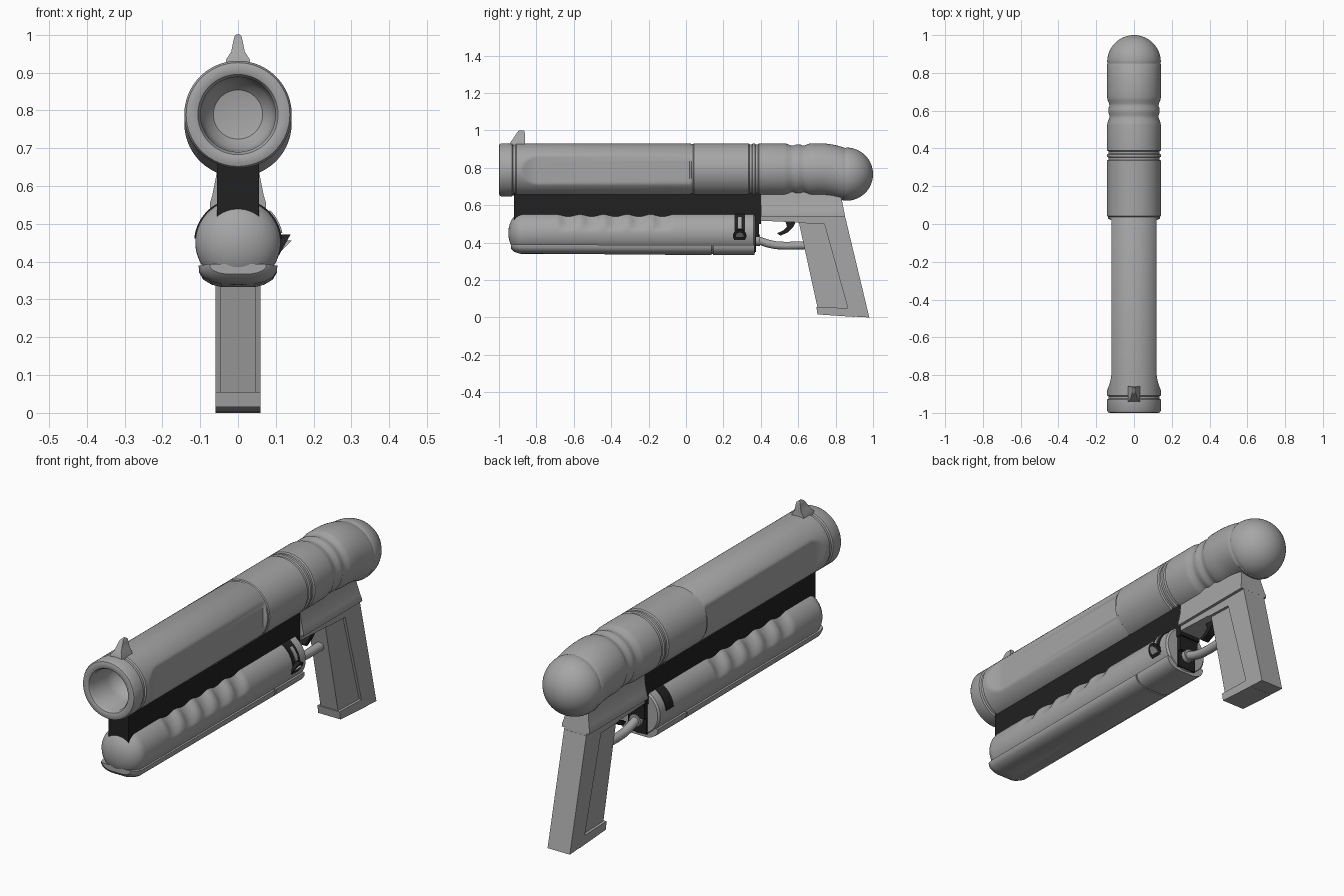
import bpy, bmesh, math
from mathutils import Vector

if "Cube" in bpy.data.objects:
    bpy.data.objects.remove(bpy.data.objects["Cube"], do_unlink=True)


def material(name, value):
    m = bpy.data.materials.new(name)
    m.use_nodes = True
    m.diffuse_color = (value, value, value, 1)
    m.node_tree.nodes["Principled BSDF"].inputs["Base Color"].default_value = (value, value, value, 1)
    return m


GREY = material("gunmetal grey", 0.38)
BLACK = material("matte black", 0.015)


def loft(name, sections, mat, smooth=True):
    """Skin a stack of equal-length closed loops and cap both ends."""
    bm = bmesh.new()
    loops = [[bm.verts.new(p) for p in s] for s in sections]
    n = len(loops[0])
    for a, b in zip(loops, loops[1:]):
        for i in range(n):
            j = (i + 1) % n
            bm.faces.new((a[i], a[j], b[j], b[i]))
    bm.faces.new(loops[0][::-1])
    bm.faces.new(loops[-1])
    bmesh.ops.recalc_face_normals(bm, faces=bm.faces)
    mesh = bpy.data.meshes.new(name)
    bm.to_mesh(mesh)
    bm.free()
    mesh.materials.append(mat)
    ob = bpy.data.objects.new(name, mesh)
    bpy.context.collection.objects.link(ob)
    if smooth:
        bpy.ops.object.select_all(action='DESELECT')
        ob.select_set(True)
        bpy.context.view_layer.objects.active = ob
        bpy.ops.object.shade_smooth_by_angle(angle=math.radians(35))
    return ob


def prism(name, profile, half, mat, x=0):
    """Side profile of (y, z) points given a thickness across x."""
    return loft(name, [[(x + s * half, y, z) for y, z in profile] for s in (-1, 1)], mat, False)


def box(name, y0, y1, z0, z1, half, mat, x=0):
    return prism(name, [(y0, z0), (y1, z0), (y1, z1), (y0, z1)], half, mat, x)


def mirrored(half_section):
    return half_section + [(-x, z) for x, z in reversed(half_section)]


def ring(y, zc, r, wide=1.0, n=96, dent=None):
    pts = []
    for i in range(n):
        a = math.tau * i / n
        q = r - (dent(y, a) if dent else 0)
        pts.append((max(-wide, min(wide, q * math.cos(a))), y, zc + q * math.sin(a)))
    return pts


# Barrel: bore, rounded lip, flattened sides, grooves, drooping domed rear
R, ZB = 0.142, 0.789
sec = [ring(y, ZB, r) for y, r in (
    (-0.80, 0.04), (-0.805, 0.065), (-0.83, 0.088), (-0.87, 0.098), (-0.985, 0.099), (-0.997, 0.106),
    (-1.0, 0.114), (-1.0, 0.128), (-0.997, 0.137), (-0.988, R), (-0.93, R), (-0.925, 0.136),
    (-0.912, 0.136), (-0.907, R), (-0.885, R))]
for i in range(9):
    t = i / 8
    sec.append(ring(-0.88 + 0.09 * t, ZB, R, R - 0.022 * math.sin(t * math.pi / 2)))
sec.append(ring(0.02, ZB, R, 0.12))
sec += [ring(y, ZB, r) for y, r in (
    (0.03, 0.138), (0.038, 0.138), (0.042, R), (0.335, R), (0.34, 0.136), (0.352, 0.136), (0.356, R),
    (0.368, R), (0.372, 0.136), (0.385, 0.136), (0.39, R), (0.525, R), (0.54, 0.139), (0.56, 0.131),
    (0.575, 0.130), (0.59, 0.136), (0.61, 0.136), (0.625, 0.130), (0.64, 0.132), (0.655, 0.139),
    (0.67, R), (0.71, R))]
for i in range(1, 9):
    t = i / 8
    sec.append(ring(0.71 + 0.135 * t, ZB - 0.023 * t * t, R))
sec.append(ring(0.85, 0.766, R - 0.002))
for i in range(16):
    a = math.radians(88) * i / 15
    sec.append(ring(0.858 + R * math.sin(a), 0.766, R * math.cos(a)))
loft("barrel", sec, GREY)

# Front sight blade
loft("front_sight", [
    [(sx * w, y, z) for sx, y in ((-1, y0), (1, y0), (1, y1), (-1, y1))]
    for z, w, y0, y1 in ((0.90, 0.036, -0.945, -0.855), (0.935, 0.031, -0.94, -0.86),
                         (0.955, 0.018, -0.925, -0.86), (0.985, 0.012, -0.905, -0.862),
                         (0.996, 0.009, -0.897, -0.864), (1.0, 0.005, -0.89, -0.868))], GREY)

# Rail between barrel and fore-end
box("rail", -0.92, 0.40, 0.50, 0.68, 0.055, BLACK)
box("rail_tail", 0.38, 0.46, 0.635, 0.67, 0.045, BLACK)


# Fore-end tube with five finger dents along both upper sides
def finger_dent(y, a):
    d = min(abs(y - (-0.63 + 0.126 * k)) for k in range(5))
    along = max(0, 1 - (d / 0.05) ** 2)
    around = max(0, 1 - ((abs(a - math.pi / 2) - math.radians(52)) / math.radians(32)) ** 2)
    return 0.015 * along * around


RT, ZT = 0.113, 0.451
sec = []
for i in range(12):
    a = math.radians(3 + 87 * i / 11)
    sec.append(ring(-0.87 - 0.08 * math.cos(a), ZT, RT * math.sin(a)))
sec += [ring(-0.70 + 0.0125 * i, ZT, RT, dent=finger_dent) for i in range(53)]
sec += [ring(y, ZT, r) for y, r in ((0.36, RT), (0.368, 0.105))]
loft("fore_end", sec, GREY)

# Faceted cover under the fore-end, in two lengths
COVER = mirrored([(0.104, 0.388), (0.103, 0.372), (0.092, 0.354), (0.07, 0.341), (0.045, 0.335)])


def cover(name, stations):
    loft(name, [[(x * w, y, 0.40 + (z - 0.40) * h) for x, z in COVER]
                for y, w, h in stations], GREY)


cover("cover_front", ((-0.935, 0.72, 0.5), (-0.92, 0.9, 0.75), (-0.89, 1, 0.9), (0.137, 1, 1.03)))
cover("cover_rear", ((0.144, 1, 1.03), (0.365, 1, 1.03)))

# Black plate over the rear end of the fore-end
box("end_plate", 0.36, 0.39, 0.43, 0.66, 0.05, BLACK)
box("end_plate_lower", 0.36, 0.374, 0.35, 0.44, 0.05, BLACK)


# Curved black strips hugging the tube, and the latch pivot
def strip(name, y0, y1, a0, a1, lift, mat):
    rows = []
    for i in range(13):
        a = math.radians(a0 + (a1 - a0) * i / 12)
        rows.append([((RT + d) * math.cos(a), y, ZT + (RT + d) * math.sin(a))
                     for y, d in ((y0, -0.01), (y1, -0.01), (y1, lift), (y0, lift))])
    loft(name, rows, mat)


for side, a0, a1 in (("left", 5, 62), ("right", 118, 175)):
    strip("latch_slot_" + side, 0.258, 0.316, a0, a1, 0.003, BLACK)
strip("latch_lever", 0.277, 0.297, 12, 45, 0.007, GREY)


def disc(name, r, x0, x1, mat):
    loft(name, [[(x + 0.02 * math.sin(a), 0.287 + r * math.cos(a), 0.436 + r * math.sin(a))
                 for a in (math.tau * i / 32 for i in range(32))] for x in (x0, x1)], mat)


disc("latch_pivot", 0.036, 0.09, 0.119, BLACK)
disc("latch_button", 0.02, 0.10, 0.122, GREY)

# Receiver: flared block with a lower band
UPPER = mirrored([(0.053, 0.67), (0.058, 0.625), (0.068, 0.575), (0.074, 0.555), (0.074, 0.54)])
loft("receiver", [[(x, y + (0.67 - z) * lean, z) for x, z in UPPER]
                  for y, lean in ((0.40, 0), (0.825, 0.2))], GREY)
prism("receiver_band", [(0.40, 0.517), (0.60, 0.508), (0.855, 0.51), (0.85, 0.545), (0.40, 0.545)],
      0.06, GREY)

# Grip: wide spine and base around a narrower core
prism("grip_core", [(0.602, 0.515), (0.80, 0.515), (0.90, 0.03), (0.708, 0.03)], 0.047, GREY)
prism("grip_spine", [(0.735, 0.515), (0.853, 0.53), (0.98, 0.0), (0.87, 0.006), (0.865, 0.05)],
      0.06, GREY)
prism("grip_base", [(0.697, 0.055), (0.868, 0.05), (0.90, 0.003), (0.703, 0.016)], 0.06, GREY)
prism("grip_top", [(0.598, 0.52), (0.60, 0.505), (0.742, 0.50), (0.76, 0.52)], 0.06, GREY)

# Trigger
prism("trigger", [(0.53, 0.52), (0.59, 0.52), (0.575, 0.485), (0.545, 0.455), (0.505, 0.437),
                  (0.487, 0.45), (0.52, 0.465), (0.54, 0.485)], 0.018, BLACK)

# Trigger guard: bent round bar
path = [Vector((0, y, z)) for y, z in ((0.35, 0.418), (0.40, 0.408), (0.44, 0.394), (0.48, 0.386),
                                       (0.53, 0.383), (0.66, 0.386))]
sec = []
for i, p in enumerate(path):
    t = (path[min(i + 1, len(path) - 1)] - path[max(i - 1, 0)]).normalized()
    up = Vector((0, -t.z, t.y))
    sec.append([p + 0.021 * (Vector((math.cos(a), 0, 0)) + up * math.sin(a))
                for a in (math.tau * k / 20 for k in range(20))])
loft("trigger_guard", sec, GREY)
collar = [Vector((0, y, 0.413)) for y in (0.36, 0.395)]
loft("guard_collar", [[p + 0.03 * Vector((math.cos(a), 0, math.sin(a)))
                       for a in (math.tau * k / 20 for k in range(20))] for p in collar], GREY)
